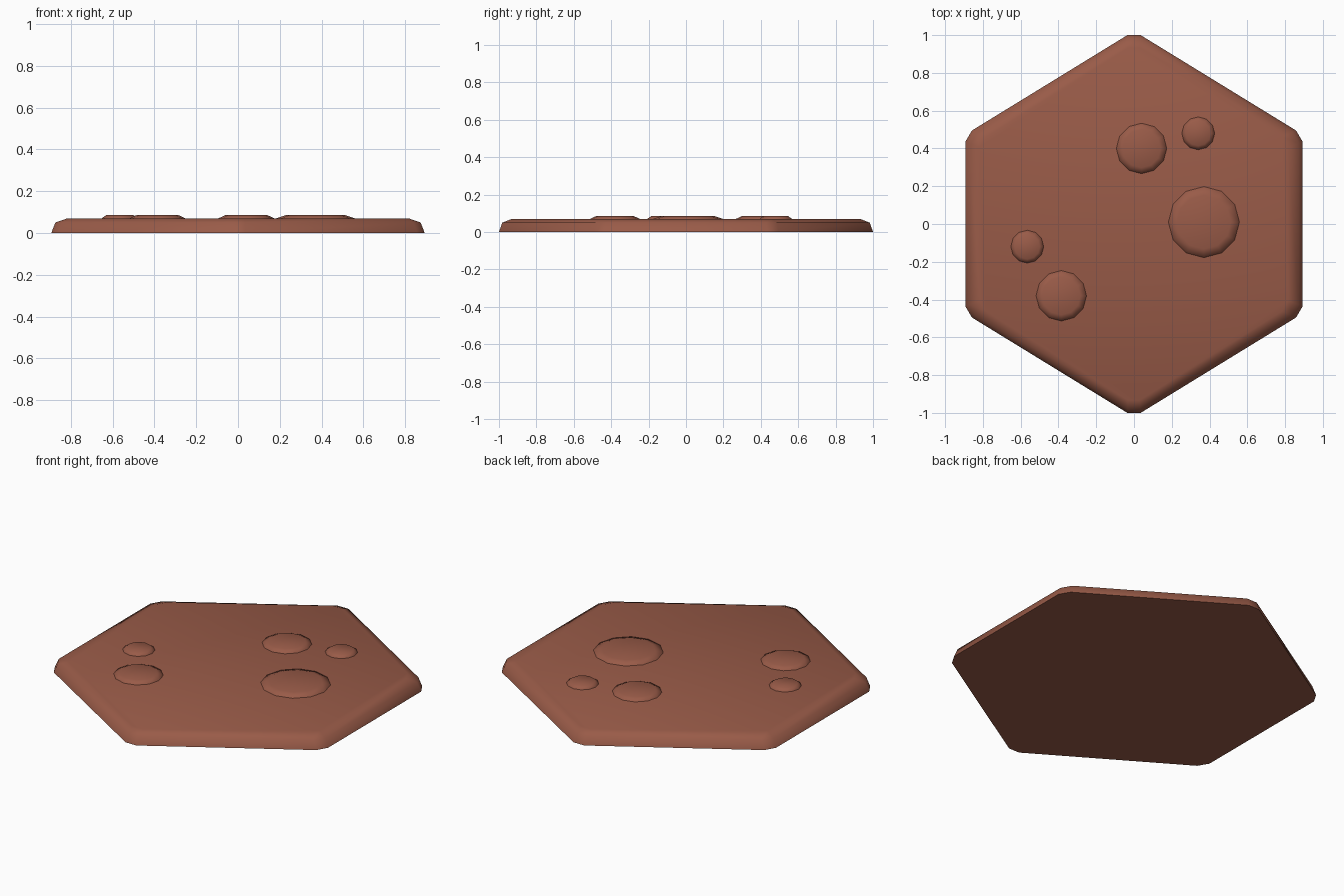
import bpy, bmesh, math

if "Cube" in bpy.data.objects:
    bpy.data.objects.remove(bpy.data.objects["Cube"])

clay = bpy.data.materials.new("reddish brown clay")
clay.diffuse_color = (0.32, 0.105, 0.065, 1)
clay.use_nodes = True
clay.node_tree.nodes["Principled BSDF"].inputs["Base Color"].default_value = clay.diffuse_color


def loft(name, rings, angle):
    """Closed solid through stacked rings of points, lowest first."""
    bm = bmesh.new()
    loops = [[bm.verts.new(p) for p in ring] for ring in rings]
    n = len(loops[0])
    for a, b in zip(loops, loops[1:]):
        for i in range(n):
            j = (i + 1) % n
            bm.faces.new((a[i], a[j], b[j], b[i]))
    bm.faces.new(loops[0][::-1])
    bm.faces.new(loops[-1])
    bmesh.ops.recalc_face_normals(bm, faces=bm.faces[:])
    mesh = bpy.data.meshes.new(name)
    bm.to_mesh(mesh)
    bm.free()
    mesh.materials.append(clay)
    ob = bpy.data.objects.new(name, mesh)
    bpy.context.collection.objects.link(ob)
    bpy.ops.object.select_all(action='DESELECT')
    ob.select_set(True)
    bpy.context.view_layer.objects.active = ob
    bpy.ops.object.shade_smooth_by_angle(angle=math.radians(angle))


# Hexagonal slab with clipped corners and a rounded upper rim
quarter = [(0.893, 0.435), (0.858, 0.495), (0.035, 1.0)]
half = quarter + [(-x, y) for x, y in reversed(quarter)]
outline = half + [(-x, -y) for x, y in half]
levels = [(0, 1, 1), (0.05, 0.978, 0.983), (0.07, 0.914, 0.932)]
loft("hex_tile", [[(x * sx, y * sy, z) for x, y in outline]
                  for z, sx, sy in levels], 62)

# Low flat-topped mounds scattered on the slab
mounds = [(0.04, 0.40, 0.135), (0.34, 0.48, 0.088), (0.37, 0.01, 0.19),
          (-0.565, -0.12, 0.088), (-0.385, -0.38, 0.135)]
for k, (cx, cy, r) in enumerate(mounds):
    loft(f"mound_{k + 1}", [[(cx + r * s * math.cos(math.tau * i / 12),
                             cy + r * s * math.sin(math.tau * i / 12), z)
                            for i in range(12)]
                           for z, s in ((0.06, 1.0), (0.07, 0.99), (0.085, 0.75))], 62)
